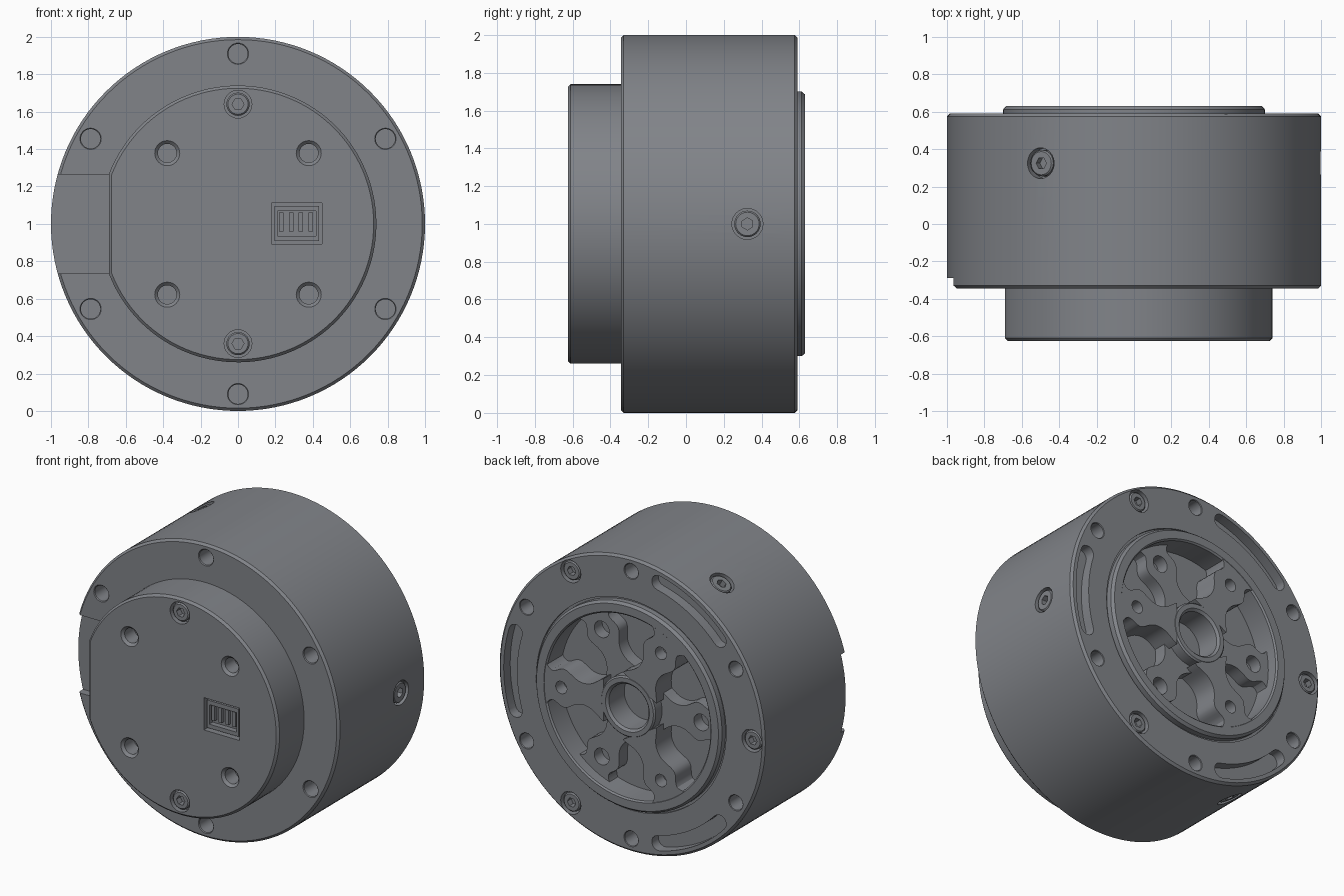
import bpy, bmesh, math
from math import sin, cos, pi, radians
from mathutils import Vector, Matrix

if "Cube" in bpy.data.objects:
    bpy.data.objects.remove(bpy.data.objects["Cube"])

CENTRE = Vector((0, 0, 1))
BACK, FRONT = Vector((0, 1, 0)), Vector((0, -1, 0))

grey = bpy.data.materials.new("machined grey")
grey.use_nodes = True
colour = (0.22, 0.23, 0.25, 1)
grey.diffuse_color = colour
grey.node_tree.nodes["Principled BSDF"].inputs["Base Color"].default_value = colour


def polar(radius, degrees, y=0.0):
    a = radians(degrees)
    return Vector((radius * cos(a), y, 1 + radius * sin(a)))


def skin(bm, rings):
    """Closed solid through a list of equal-length point rings."""
    loops = [[bm.verts.new(p) for p in ring] for ring in rings]
    n = len(loops[0])
    for a, b in zip(loops, loops[1:]):
        for i in range(n):
            bm.faces.new((a[i], a[(i + 1) % n], b[(i + 1) % n], b[i]))
    bm.faces.new(loops[0][::-1])
    bm.faces.new(loops[-1])


def lathe(bm, profile, at, axis, steps=32):
    """Solid of revolution; profile is (radius, height along axis)."""
    turn = Vector((0, 0, 1)).rotation_difference(axis)
    rings = []
    for r, h in profile:
        rings.append([at + turn @ Vector((r * cos(2 * pi * i / steps),
                                          r * sin(2 * pi * i / steps), h))
                      for i in range(steps)])
    skin(bm, rings)


def prism(bm, outline, sections):
    """Outline of (x, z) about the centre line; sections are (y, scale)."""
    skin(bm, [[Vector((x * s, y, 1 + z * s)) for x, z in outline] for y, s in sections])


def box(bm, lo, hi):
    lo, hi = Vector(lo), Vector(hi)
    size = hi - lo
    bmesh.ops.create_cube(bm, size=1, matrix=Matrix.Translation((lo + hi) / 2)
                          @ Matrix.Diagonal((*size, 1)))


def finish(bm, name, cutter=None):
    """Turn the bmesh into an object, cut it, and shade it."""
    bmesh.ops.recalc_face_normals(bm, faces=bm.faces)
    mesh = bpy.data.meshes.new(name)
    bm.to_mesh(mesh)
    bm.free()
    mesh.materials.append(grey)
    ob = bpy.data.objects.new(name, mesh)
    bpy.context.collection.objects.link(ob)
    bpy.ops.object.select_all(action='DESELECT')
    ob.select_set(True)
    bpy.context.view_layer.objects.active = ob
    if cutter:
        tool = finish(cutter, name + "_cutter")
        bpy.context.view_layer.objects.active = ob
        mod = ob.modifiers.new("cut", 'BOOLEAN')
        mod.operation, mod.solver, mod.object = 'DIFFERENCE', 'EXACT', tool
        bpy.ops.object.modifier_apply(modifier=mod.name)
        bpy.data.objects.remove(tool)
        ob.select_set(True)
    bpy.ops.object.shade_smooth_by_angle(angle=radians(30))
    return ob


def hole(bm, at, axis, r, depth, rim=0.0):
    """Blind hole cutter, optionally with a countersunk rim."""
    lathe(bm, [(r, -depth), (r, -rim), (r + rim, 0), (r + rim, 0.04)], at, axis)


# Screw seats: (surface point, outward axis, seat radius)
cover_seats = [(polar(0.64, a, -0.625), FRONT, 0.074) for a in (90, 270)]
body_seats = [(polar(0.91, a, 0.59), BACK, 0.076) for a in (60, 180, 300)]
for a in (0, 120, 240):
    body_seats.append((polar(1, a, 0.325), polar(1, a) - CENTRE, 0.082))

# Main housing with recessed rear output flange
cuts = bmesh.new()
for k in range(6):
    a = 30 + 60 * k
    hole(cuts, polar(0.91, a, -0.345), FRONT, 0.052, 0.14, 0.005)
    hole(cuts, polar(0.91, a, 0.59), BACK, 0.05, 0.14, 0.004)
for at, axis, r in body_seats:
    hole(cuts, at, axis, r, 0.06)
for mid in (0, 120, 240):
    slot = [(0.91, 0.05, mid + 17, 0), (0.91, 0.05, mid - 17, 180)]
    outline = []
    for i in range(17):
        p = polar(0.86, mid - 17 + 34 * i / 16)
        outline.append((p.x, p.z - 1))
    for r, cap, end, start in slot:
        c = polar(r, end)
        sweep = range(1, 8)
        for i in sweep:
            t = radians(end + 180 + start) + (pi * i / 8 if start else -pi * i / 8)
            if start:
                t = radians(end) - pi * i / 8
            outline.append((c.x + cap * cos(t), c.z - 1 + cap * sin(t)))
        if not start:
            for i in range(17):
                p = polar(0.96, mid + 17 - 34 * i / 16)
                outline.append((p.x, p.z - 1))
    prism(cuts, outline, [(0.52, 1), (0.65, 1)])
box(cuts, (-1.1, -0.5, 0.735), (-0.6, -0.29, 1.265))

body = bmesh.new()
lathe(body, [(0.6, -0.345), (0.985, -0.345), (1, -0.33), (1, 0.575), (0.985, 0.59),
             (0.715, 0.59), (0.715, 0.575), (0.7, 0.575), (0.7, 0.612), (0.685, 0.63),
             (0.63, 0.63), (0.62, 0.62), (0.62, 0.46), (0.205, 0.46), (0.205, 0.62),
             (0.195, 0.63), (0.165, 0.63), (0.15, 0.615), (0.15, 0.45)],
      CENTRE, BACK, 128)
finish(body, "housing", cuts)


# Wavy spokes inside the rear flange: three full height, three lowered
def spoke_width(r):
    boss = 0.06 * math.exp(-((r - 0.48) / 0.08) ** 2)
    rim = 0.12 * math.exp(-((r - 0.66) / 0.06) ** 2)
    hub = 0.08 * math.exp(-((r - 0.16) / 0.09) ** 2)
    return 0.07 + boss + rim + hub


for name, first, top, bore in (("tall_spokes", 0, 0.628, 0.042),
                               ("low_spokes", 60, 0.55, 0.056)):
    spokes, bores = bmesh.new(), bmesh.new()
    for a in (first, first + 120, first + 240):
        side = [(0.18 + 0.45 * i / 24, spoke_width(0.18 + 0.45 * i / 24)) for i in range(25)]
        flat = side + [(r, -w) for r, w in reversed(side)]
        c, s = cos(radians(a)), sin(radians(a))
        prism(spokes, [(r * c - w * s, r * s + w * c) for r, w in flat],
              [(0.44, 1), (top, 1)])
        hole(bores, polar(0.5, a, top), BACK, bore, 0.085)
    finish(spokes, name, bores)

# Front cover: round with one flat side and a chamfered edge
corner = math.acos(-0.69 / 0.74)
rim = [(0.74 * cos(t), 0.74 * sin(t))
       for t in (-corner + 2 * corner * i / 96 for i in range(97))]
cover, cuts = bmesh.new(), bmesh.new()
prism(cover, rim, [(-0.2, 1), (-0.61, 1), (-0.625, 0.98)])
for a in (45, 135, 225, 315):
    hole(cuts, polar(0.535, a, -0.625), FRONT, 0.05, 0.12, 0.017)
for at, axis, r in cover_seats:
    hole(cuts, at, axis, r, 0.05)
box(cuts, (0.18, -0.7, 0.892), (0.45, -0.565, 1.112))
finish(cover, "front_cover", cuts)

# Socket screws
heads, sockets = bmesh.new(), bmesh.new()
for at, axis, r in cover_seats + body_seats:
    q = r - 0.012
    lathe(heads, [(q, -0.075), (q, -0.016), (q - 0.008, -0.008)], at, axis)
    lathe(sockets, [(0.032, -0.05), (0.032, 0.02)], at, axis, 6)
finish(heads, "screws", sockets)

# Connector shell with four contacts
shell, opening = bmesh.new(), bmesh.new()
box(shell, (0.196, -0.612, 0.908), (0.434, -0.55, 1.096))
box(opening, (0.212, -0.7, 0.935), (0.418, -0.575, 1.068))
finish(shell, "connector_shell", opening)
pins = bmesh.new()
for k in range(4):
    x = 0.232 + 0.052 * k
    box(pins, (x - 0.012, -0.6, 0.96), (x + 0.012, -0.57, 1.06))
finish(pins, "connector_pins")
